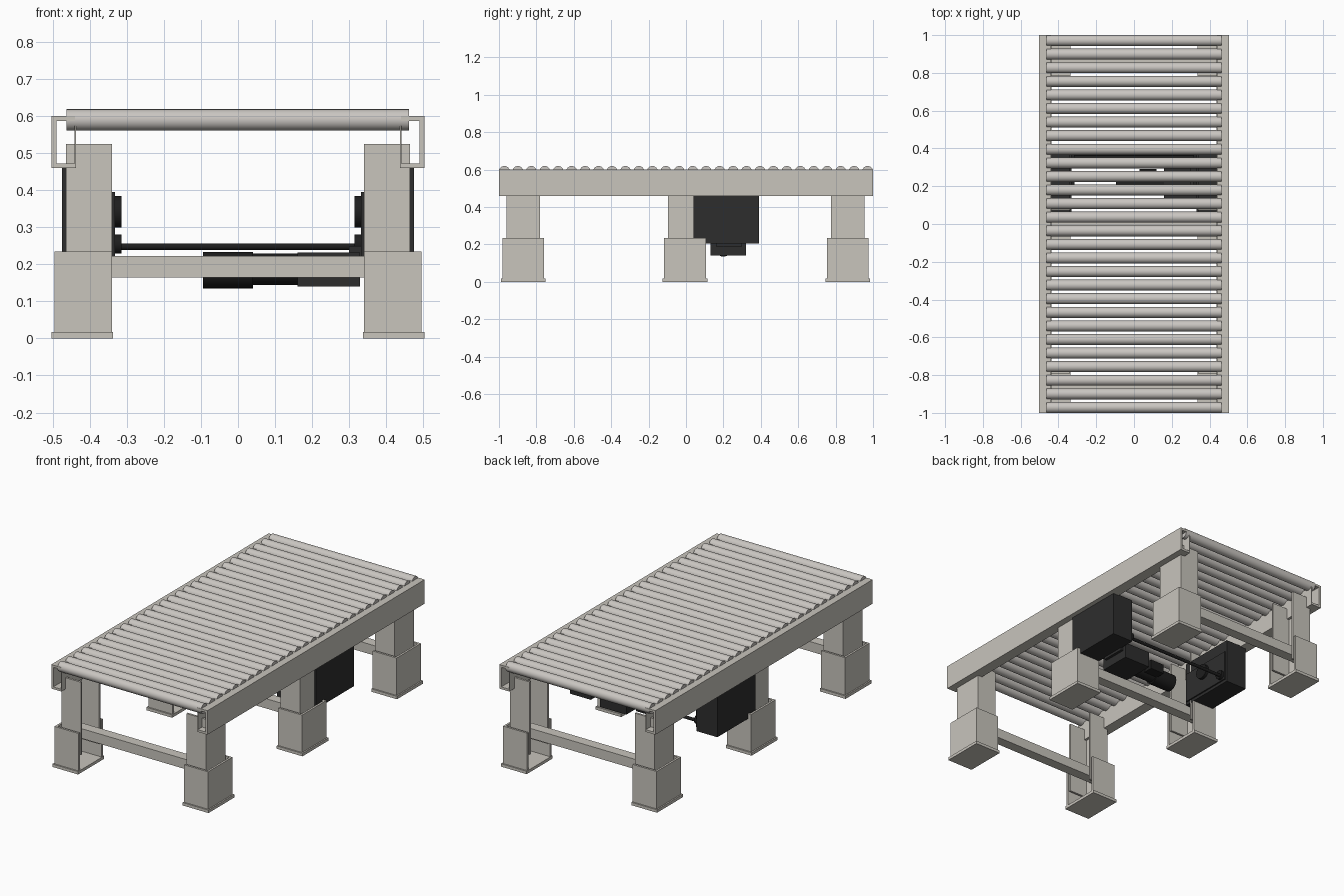
import bpy, bmesh, math
from mathutils import Matrix, Vector

cube = bpy.data.objects.get("Cube")
if cube:
    bpy.data.objects.remove(cube, do_unlink=True)


def material(name, rgb):
    m = bpy.data.materials.new(name)
    m.use_nodes = True
    m.diffuse_color = (*rgb, 1)
    m.node_tree.nodes["Principled BSDF"].inputs["Base Color"].default_value = (*rgb, 1)
    return m


FRAME = material("warm grey paint", (0.58, 0.555, 0.505))
ROLLER = material("roller steel", (0.59, 0.565, 0.535))
DARK = material("charcoal casing", (0.027, 0.027, 0.027))
BLACK = material("motor black", (0.013, 0.013, 0.013))


def finish(bm, name, mat, smooth=False):
    bmesh.ops.recalc_face_normals(bm, faces=bm.faces)
    mesh = bpy.data.meshes.new(name)
    bm.to_mesh(mesh)
    bm.free()
    mesh.materials.append(mat)
    ob = bpy.data.objects.new(name, mesh)
    bpy.context.collection.objects.link(ob)
    if smooth:
        bpy.ops.object.select_all(action="DESELECT")
        ob.select_set(True)
        bpy.context.view_layer.objects.active = ob
        bpy.ops.object.shade_smooth_by_angle(angle=math.radians(40))
    return ob


def box(name, mat, xs, ys, zs):
    bm = bmesh.new()
    size = [b - a for a, b in (xs, ys, zs)]
    mid = Vector([(a + b) / 2 for a, b in (xs, ys, zs)])
    bmesh.ops.create_cube(bm, size=1, matrix=Matrix.Translation(mid) @ Matrix.Diagonal((*size, 1)))
    return finish(bm, name, mat)


def rod(name, mat, x0, x1, y, z, r, sides=24):
    # Cylinder lying along x
    bm = bmesh.new()
    place = Matrix.Translation(((x0 + x1) / 2, y, z)) @ Matrix.Rotation(math.pi / 2, 4, "Y")
    bmesh.ops.create_cone(bm, cap_ends=True, segments=sides, radius1=r, radius2=r,
                          depth=x1 - x0, matrix=place)
    return finish(bm, name, mat, True)


def extrude(name, mat, points, offset):
    bm = bmesh.new()
    face = bm.faces.new([bm.verts.new(p) for p in points])
    new = bmesh.ops.extrude_face_region(bm, geom=[face])["geom"]
    bmesh.ops.translate(bm, vec=offset, verts=[v for v in new if isinstance(v, bmesh.types.BMVert)])
    return finish(bm, name, mat)


def channel(a, o, lo, hi, t):
    # C outline: open edge at a, back at o
    back = o - math.copysign(t, o)
    return [(a, lo), (o, lo), (o, hi), (a, hi), (a, hi - t), (back, hi - t), (back, lo + t), (a, lo + t)]


SIDES = ((1, "left"), (-1, "right"))
LEGS = ((-0.87, "front"), (-0.005, "middle"), (0.865, "rear"))

for s, side in SIDES:
    # Side rail with thin inner web
    outline = channel(s * 0.44, s * 0.503, 0.46, 0.6, 0.013)
    extrude(side + "_rail", FRAME, [(x, -1, z) for x, z in outline], (0, 2, 0))
    box(side + "_rail_inner_web", FRAME, sorted((s * 0.438, s * 0.441)), (-1, 1), (0.46, 0.575))

    # Legs: inward-open columns in wider sleeves on foot plates
    for y, place in LEGS:
        name = place + "_" + side
        column = channel(s * 0.34, s * 0.465, y - 0.09, y + 0.09, 0.012)
        extrude(name + "_leg_column", FRAME, [(px, py, 0.1) for px, py in column], (0, 0, 0.425))
        sleeve = channel(s * 0.34, s * 0.495, y - 0.112, y + 0.112, 0.012)
        extrude(name + "_leg_sleeve", FRAME, [(px, py, 0.015) for px, py in sleeve], (0, 0, 0.22))
        box(name + "_foot_plate", FRAME, sorted((s * 0.337, s * 0.503)),
            (y - 0.12, y + 0.12), (0, 0.017))

    # Drive guard with inner cover and bearing flanges
    box(side + "_drive_guard", DARK, sorted((s * 0.34, s * 0.475)), (0.04, 0.39), (0.205, 0.465))
    box(side + "_guard_cover", DARK, sorted((s * 0.332, s * 0.342)), (0.05, 0.38), (0.222, 0.395))
    for y, z, r in ((0.2, 0.342, 0.043), (0.35, 0.255, 0.026)):
        a, b = sorted((s * 0.315, s * 0.336))
        rod(side + "_bearing_flange", BLACK, a, b, y, z, r)

# Cross bars between legs
for y, place in LEGS:
    box(place + "_cross_bar", FRAME, (-0.45, 0.45), (y - 0.03, y + 0.03), (0.165, 0.222))

# Roller bed
COUNT = 28
for i in range(COUNT):
    y = -0.971 + 1.942 * i / (COUNT - 1)
    rod("roller_%02d" % (i + 1), ROLLER, -0.463, 0.462, y, 0.59, 0.029)

# Drive shaft, gearbox and motor
rod("drive_shaft", BLACK, -0.335, 0.335, 0.355, 0.248, 0.009, 16)
box("gearbox", DARK, (0.16, 0.33), (0.13, 0.32), (0.14, 0.232))
rod("motor_body", BLACK, -0.02, 0.165, 0.2, 0.187, 0.043)
rod("motor_fan_cover", BLACK, -0.095, 0.04, 0.2, 0.184, 0.049)
box("motor_terminal_box", BLACK, (0.03, 0.12), (0.23, 0.29), (0.16, 0.215))
box("gearbox_bracket", DARK, (0.3, 0.345), (0.16, 0.3), (0.19, 0.25))
